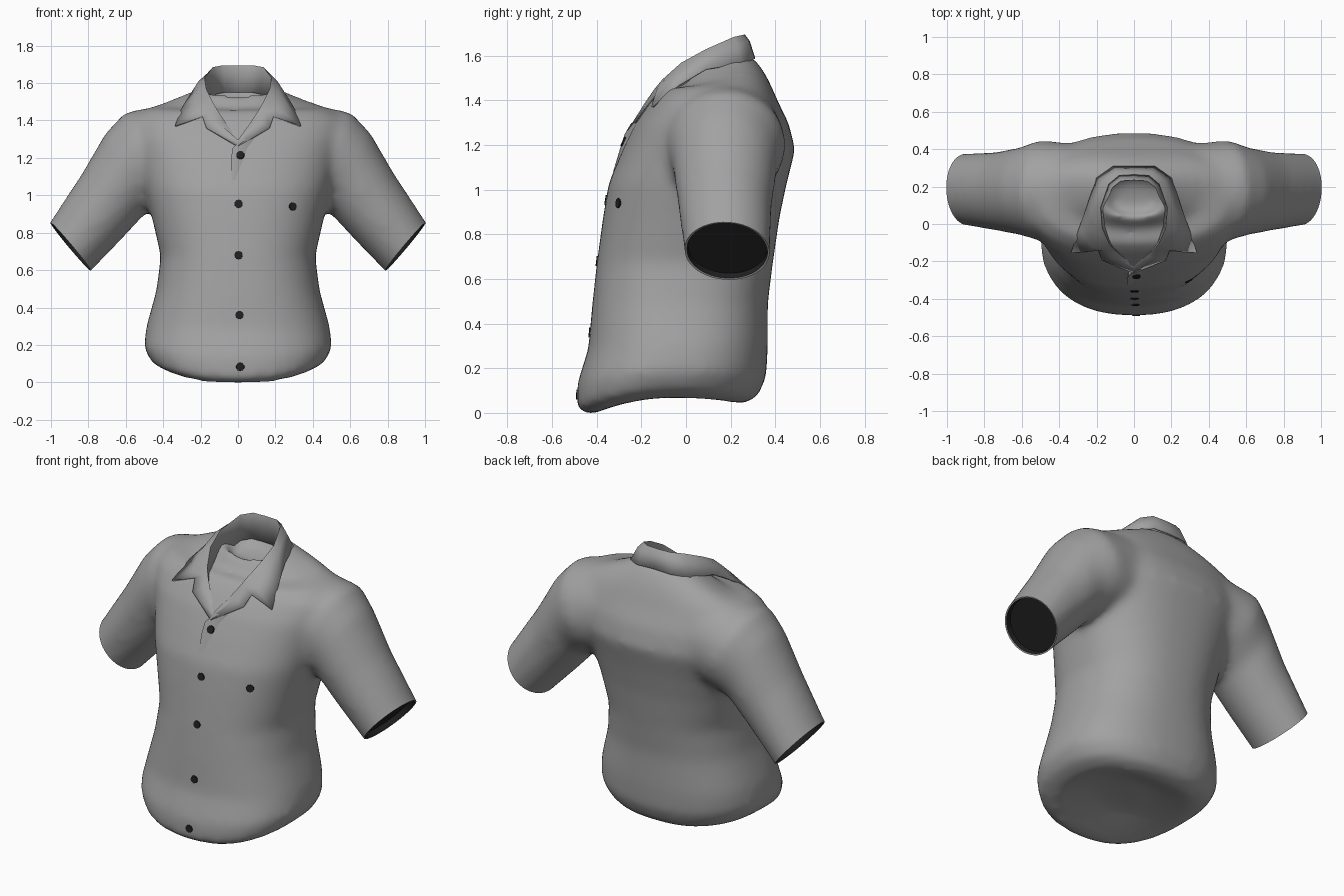
import bpy, bmesh, math
from mathutils import Vector, Matrix
from mathutils.bvhtree import BVHTree

if "Cube" in bpy.data.objects:
    bpy.data.objects.remove(bpy.data.objects["Cube"])


def material(name, v):
    m = bpy.data.materials.new(name)
    m.diffuse_color = (v, v, v, 1)
    m.use_nodes = True
    m.node_tree.nodes["Principled BSDF"].inputs["Base Color"].default_value = m.diffuse_color
    return m


GREY = material("grey_cloth", 0.36)
DARK = material("near_black", 0.014)


def add_object(name, bm, mats):
    me = bpy.data.meshes.new(name)
    bm.to_mesh(me)
    bm.free()
    for m in mats:
        me.materials.append(m)
    ob = bpy.data.objects.new(name, me)
    bpy.context.collection.objects.link(ob)
    return ob


def smooth(ob, angle):
    bpy.ops.object.select_all(action='DESELECT')
    bpy.context.view_layer.objects.active = ob
    ob.select_set(True)
    bpy.ops.object.shade_smooth_by_angle(angle=math.radians(angle))


def loft(bm, rings, closed=True):
    rows = [[bm.verts.new(p) for p in r] for r in rings]
    n = len(rows[0])
    for a, b in zip(rows, rows[1:]):
        for i in range(n if closed else n - 1):
            j = (i + 1) % n
            bm.faces.new((a[i], a[j], b[j], b[i]))
    if closed:
        bm.faces.new(rows[0])
        bm.faces.new(rows[-1])


def power(v, n):
    return math.copysign(abs(v) ** (2 / n), v)


ANGLES = [2 * math.pi * i / 40 for i in range(40)]

# Torso sections: height, half width, front y, back y
TORSO = [(.02, .15, -.2, .1), (-.012, .37, -.43, .25), (.04, .46, -.49, .32),
         (.15, .505, -.487, .36), (.3, .49, -.438, .367), (.5, .437, -.42, .367),
         (.68, .413, -.40, .39), (.88, .46, -.372, .42), (1.03, .50, -.347, .452),
         (1.18, .54, -.285, .49), (1.3, .57, -.228, .46), (1.4, .575, -.155, .41),
         (1.46, .50, -.095, .385), (1.52, .36, -.03, .355), (1.57, .235, .01, .32),
         (1.605, .185, .04, .292), (1.52, .12, .06, .22)]


def torso_ring(z, w, yf, yb):
    pts = []
    for t in ANGLES:
        y = (yf + yb) / 2 + (yb - yf) / 2 * power(math.sin(t), 2.4)
        # hem rises at the sides and back, neckline drops to the front
        drop = ((y + .06) / .42) ** 2 * (1 if y < -.06 else .5)
        dz = .09 * (1 - drop) * max(0, 1 - z / .35)
        if z > 1.5:
            dz -= .25 * max(0, .25 - y)
        pts.append((w * power(math.cos(t), 2.4), y, z + dz))
    return pts


# Sleeve sections: centre x, y, z, half height across, half depth, tilt vector x, z
SLEEVE = [(.28, .185, 1.24, .26, .24, .25, .97), (.50, .18, 1.20, .265, .268, .39, .92),
          (.60, .175, 1.12, .24, .235, .45, .89), (.735, .175, .935, .206, .21, .48, .88),
          (.90, .185, .725, .168, .192, .64, .77), (1.0, .187, .60, .165, .188, .64, .77)]


def sleeve_ring(s, x, y, z, a, d, ux, uz):
    return [(s * (x + a * ux * math.cos(t)), y + d * math.sin(t), z + a * uz * math.cos(t))
            for t in ANGLES]


# Shirt body: torso and sleeves fused into one smooth skin
bm = bmesh.new()
loft(bm, [torso_ring(*r) for r in TORSO])
for s in (1, -1):
    loft(bm, [sleeve_ring(s, *r) for r in SLEEVE])
bmesh.ops.recalc_face_normals(bm, faces=bm.faces)
body = add_object("shirt_body", bm, [GREY, DARK])
rem = body.modifiers.new("fuse", 'REMESH')
rem.mode = 'VOXEL'
rem.voxel_size = 0.022
sm = body.modifiers.new("soften", 'SMOOTH')
sm.factor = 0.5
sm.iterations = 16
fused = bpy.data.meshes.new_from_object(body.evaluated_get(bpy.context.evaluated_depsgraph_get()))
body.modifiers.clear()

bm = bmesh.new()
bm.from_mesh(fused)
low = min(v.co.z for v in bm.verts)
for v in bm.verts:
    v.co.z -= low * max(0, 1 - v.co.z)
for f in bm.faces:
    f.material_index = 0

# Sleeve openings: cut the ends, add a rim and a dark inside
for s in (1, -1):
    n = Vector((.766 * s, -.05, -.643)).normalized()
    faces = [f for f in bm.faces if f.calc_center_median().x * s > .6]
    edges = {e for f in faces for e in f.edges}
    verts = {v for f in faces for v in f.verts}
    bmesh.ops.bisect_plane(bm, geom=list(verts) + list(edges) + faces, dist=1e-5,
                           plane_co=(.895 * s, .185, .725), plane_no=n, clear_outer=True)
    rim = [e for e in bm.edges if e.is_boundary and e.verts[0].co.x * s > .6]
    for scale, depth, mat in ((.95, .002, 0), (.98, .03, 1)):
        ext = bmesh.ops.extrude_edge_only(bm, edges=rim)["geom"]
        vs = [g for g in ext if isinstance(g, bmesh.types.BMVert)]
        mid = sum((v.co for v in vs), Vector()) / len(vs)
        for v in vs:
            v.co = mid + (v.co - mid) * scale - n * depth
        for g in ext:
            if isinstance(g, bmesh.types.BMFace):
                g.material_index = mat
        rim = [g for g in ext if isinstance(g, bmesh.types.BMEdge) and g.is_boundary]
    for f in bmesh.ops.holes_fill(bm, edges=rim, sides=0)["faces"]:
        f.material_index = 1
bmesh.ops.recalc_face_normals(bm, faces=bm.faces)
tree = BVHTree.FromBMesh(bm)
bm.to_mesh(body.data)
bm.free()
smooth(body, 50)


def on_front(x, z):
    hit, nor, _, _ = tree.ray_cast(Vector((x, -2, z)), Vector((0, 1, 0)))
    return hit, (nor if nor.y < 0 else -nor)


# Collar: fold line and turned-down outer edge of one half, then mirrored
FOLD = [(0, .265, 1.69), (.08, .26, 1.69), (.135, .215, 1.68), (.18, .09, 1.625),
        (.172, -.02, 1.565), (.135, -.105, 1.49), (.11, -.135, 1.445),
        (.07, -.17, 1.385), (0, -.225, 1.29)]
OUTER = [(0, .305, 1.59), (.11, .305, 1.585), (.2, .245, 1.565), (.25, .09, 1.54),
         (.295, -.03, 1.47), (.335, -.12, 1.37), (.19, -.15, 1.42),
         (.17, -.18, 1.36), (0, -.24, 1.26)]
# front of the outer edge rests on the chest
OUTER = OUTER[:5] + [(x, on_front(x, z)[0].y - .014, z) for x, y, z in OUTER[5:]]


def both_sides(pts):
    return [(-x, y, z) for x, y, z in reversed(pts[1:])] + pts


fold, outer = both_sides(FOLD), both_sides(OUTER)
inner = [(x * .9, .05 + (y - .05) * .88, z - .14) for x, y, z in fold]
roll = [tuple(f * .6 + o * .4 + d for f, o, d in zip(p, q, (0, 0, .015)))
        for p, q in zip(fold, outer)]
bm = bmesh.new()
loft(bm, [inner, fold, roll, outer], closed=False)
bmesh.ops.remove_doubles(bm, verts=bm.verts, dist=1e-4)
bmesh.ops.recalc_face_normals(bm, faces=bm.faces)
collar = add_object("collar", bm, [GREY])
sol = collar.modifiers.new("thickness", 'SOLIDIFY')
sol.thickness = 0.01
sol.offset = 0
smooth(collar, 60)

# Placket fold: small overlap running down from the collar opening
bm = bmesh.new()
rows = []
for z, x0, x1, lift in ((1.30, .02, .10, .02), (1.25, -.03, .06, .024),
                        (1.18, -.038, .04, .014), (1.08, -.035, 0, .002)):
    row = []
    for x, k in ((x0 + .004, -.01), (x0, lift), ((x0 + x1) / 2, lift * .6), (x1, -.006)):
        row.append(on_front(x, z)[0] + Vector((0, -k, 0)))
    rows.append(row)
loft(bm, rows, closed=False)
bmesh.ops.recalc_face_normals(bm, faces=bm.faces)
smooth(add_object("placket_fold", bm, [GREY]), 50)

# Buttons: five down the front, one on the chest
bm = bmesh.new()
for x, z in ((.012, 1.21), (.003, .955), (.003, .68), (.008, .36), (.012, .083), (.293, .94)):
    p, n = on_front(x, z)
    bmesh.ops.create_cone(bm, cap_ends=True, segments=10, radius1=.023, radius2=.022, depth=.008,
                          matrix=Matrix.Translation(p + n * (.013 if z > 1.1 else .001))
                          @ n.to_track_quat('Z', 'Y').to_matrix().to_4x4())
add_object("buttons", bm, [DARK])
